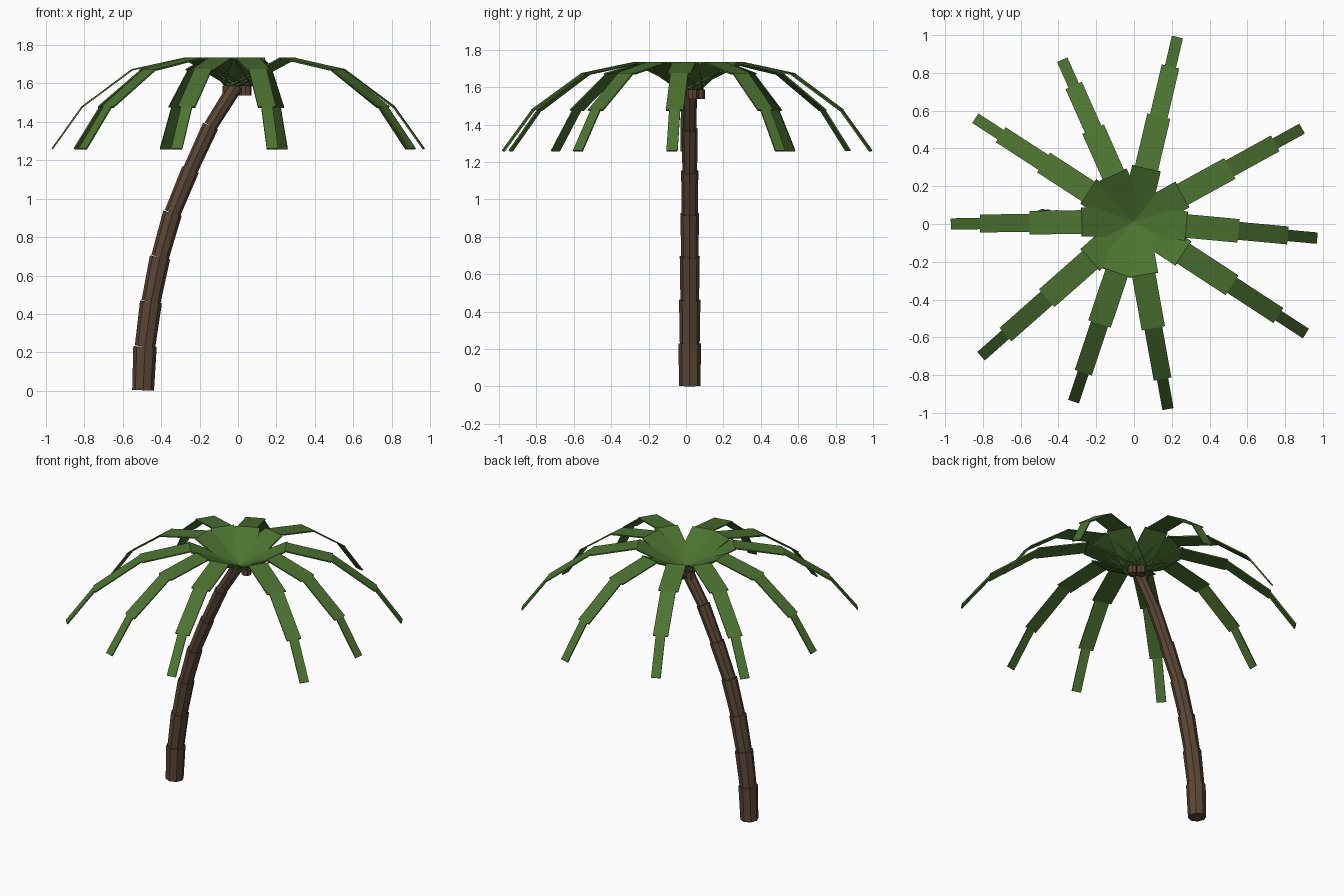
import bpy, bmesh, math
from mathutils import Vector

if "Cube" in bpy.data.objects:
    bpy.data.objects.remove(bpy.data.objects["Cube"])


def material(name, rgb):
    m = bpy.data.materials.new(name)
    m.diffuse_color = (*rgb, 1)
    m.use_nodes = True
    m.node_tree.nodes["Principled BSDF"].inputs["Base Color"].default_value = m.diffuse_color
    return m


GREEN = material("leaf green", (0.072, 0.175, 0.03))
BROWN = material("bark brown", (0.105, 0.062, 0.036))


def finish(name, bm, mat):
    bmesh.ops.recalc_face_normals(bm, faces=bm.faces)
    me = bpy.data.meshes.new(name)
    bm.to_mesh(me)
    bm.free()
    me.materials.append(mat)
    ob = bpy.data.objects.new(name, me)
    bpy.context.collection.objects.link(ob)


def prism(bm, a, b, r1, r2, sides=8):
    """Tapered prism from point a to point b."""
    d = b - a
    rot = Vector((0, 0, 1)).rotation_difference(d.normalized()).to_matrix().to_4x4()
    rot.translation = (a + b) / 2
    bmesh.ops.create_cone(bm, cap_ends=True, segments=sides, radius1=r1,
                          radius2=r2, depth=d.length, matrix=rot)


def strip(bm, a, b, side, width, thick=0.008):
    """Thin flat slab from a to b, hanging below that line."""
    up = side.cross(b - a).normalized()
    if up.z < 0:
        up = -up
    vs = [bm.verts.new(p + side * s * width / 2 - up * t)
          for p in (a, b) for t in (0, thick) for s in (-1, 1)]
    for f in ((0, 1, 3, 2), (4, 5, 7, 6), (0, 1, 5, 4),
              (2, 3, 7, 6), (0, 2, 6, 4), (1, 3, 7, 5)):
        bm.faces.new([vs[i] for i in f])


# Leaning trunk: stacked segments that flare slightly at their tops
path = [(-0.494, 0.003), (-0.484, 0.23), (-0.453, 0.463), (-0.406, 0.695),
        (-0.341, 0.925), (-0.247, 1.152), (-0.143, 1.378), (-0.01, 1.59)]
pts = [Vector((x, 0.02, z)) for x, z in path]
bm = bmesh.new()
for i, (a, b) in enumerate(zip(pts, pts[1:])):
    r = 0.061 - 0.0037 * i
    prism(bm, a, b, r * 0.93, r)
finish("trunk", bm, BROWN)

# Coconuts under the crown
bm = bmesh.new()
for x, y in ((-0.05, 0.03), (0.0, 0.07), (0.04, 0.035)):
    prism(bm, Vector((x, y, 1.537)), Vector((x, y, 1.587)), 0.031, 0.031)
finish("coconuts", bm, BROWN)

# Fronds: four narrowing strips that rise from the crown and then droop
tips = [(0.23, 0.99), (-0.38, 0.87), (-0.84, 0.56), (-0.97, 0.0), (-0.81, -0.70),
        (-0.32, -0.94), (0.18, -0.98), (0.91, -0.58), (0.97, -0.075), (0.89, 0.505)]
profile = [(0.0, 1.595), (0.285, 1.735), (0.57, 1.675), (0.84, 1.48), (1.0, 1.262)]
widths = (0.155, 0.125, 0.095, 0.06)
centre = Vector((0, 0.015, 0))
for n, (x, y) in enumerate(tips):
    reach = Vector((x, y, 0)) - centre
    side = Vector((-reach.y, reach.x, 0)).normalized()
    line = [centre + reach * f + Vector((0, 0, z)) for f, z in profile]
    bm = bmesh.new()
    for a, b, w in zip(line, line[1:], widths):
        strip(bm, a, b, side, w)
    finish(f"frond_{n + 1}", bm, GREEN)
